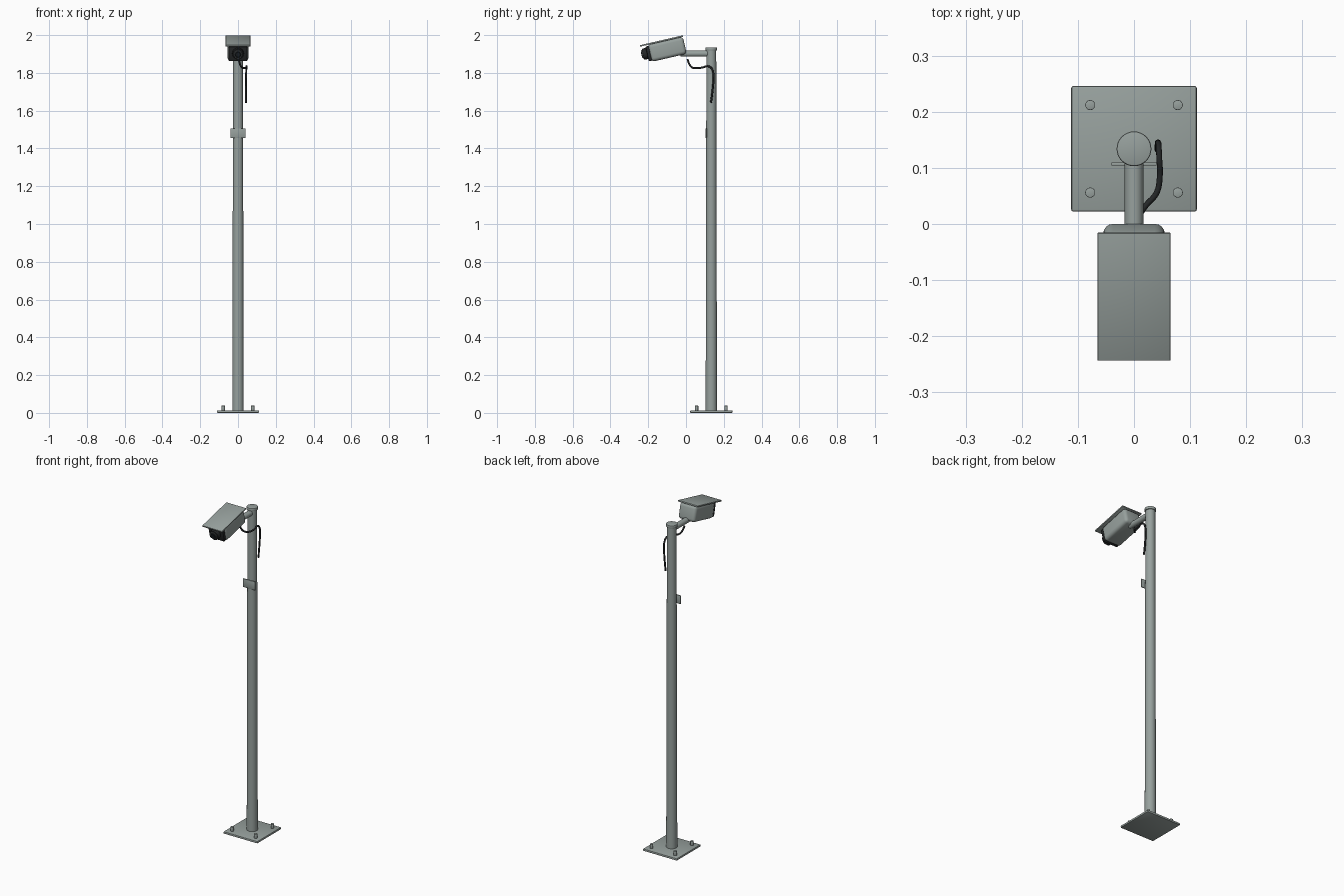
import bpy, math
from mathutils import Matrix, Vector

if "Cube" in bpy.data.objects:
    bpy.data.objects.remove(bpy.data.objects["Cube"])


def material(name, rgb):
    m = bpy.data.materials.new(name)
    m.diffuse_color = (*rgb, 1)
    m.use_nodes = True
    m.node_tree.nodes["Principled BSDF"].inputs["Base Color"].default_value = m.diffuse_color
    return m


GREY = material("painted grey metal", (0.31, 0.355, 0.34))
BLACK = material("black plastic", (0.018, 0.02, 0.021))
RING = material("dark grey ring", (0.05, 0.056, 0.058))
GLASS = material("lens glass", (0.01, 0.013, 0.016))

PY = 0.134  # pole axis
# camera head frame: nose tipped down, origin at the hood centre
HEAD = Matrix.Translation((0, -0.1295, 1.969)) @ Matrix.Rotation(math.radians(13), 4, 'X')
I = Matrix.Identity(4)


def finish(name, mat, bevel=0, segs=2):
    o = bpy.context.object
    o.name = name
    o.data.materials.append(mat)
    if bevel:
        b = o.modifiers.new("bevel", 'BEVEL')
        b.width, b.segments, b.limit_method = bevel, segs, 'ANGLE'
        bpy.ops.object.modifier_apply(modifier=b.name)
    bpy.ops.object.shade_smooth_by_angle(angle=math.radians(35))
    return o


def box(name, lo, hi, mat, bevel=0, segs=2, frame=I):
    lo, hi = Vector(lo), Vector(hi)
    bpy.ops.mesh.primitive_cube_add(size=1)
    o = bpy.context.object
    o.data.transform(Matrix.Translation((lo + hi) / 2) @ Matrix.Diagonal((*(hi - lo), 1)))
    finish(name, mat, bevel, segs)
    o.matrix_world = frame
    return o


def rod(name, a, b, r1, r2, mat, sides=32, bevel=0, frame=I):
    a, b = Vector(a), Vector(b)
    bpy.ops.mesh.primitive_cone_add(vertices=sides, radius1=r1, radius2=r2, depth=(b - a).length)
    o = bpy.context.object
    turn = Vector((0, 0, 1)).rotation_difference(b - a).to_matrix().to_4x4()
    o.data.transform(Matrix.Translation((a + b) / 2) @ turn)
    finish(name, mat, bevel)
    o.matrix_world = frame
    return o


# base plate and bolts
box("base_plate", (-0.112, PY - 0.112, 0), (0.112, PY + 0.112, 0.013), GREY, 0.004)
for sx in (-1, 1):
    for sy in (-1, 1):
        x, y = sx * 0.078, PY + sy * 0.078
        rod("anchor_bolt", (x, y, 0.01), (x, y, 0.038), 0.009, 0.009, GREY, 16, 0.001)

# pole, cap, front plate, arm
rod("pole", (0, PY, 0.01), (0, PY, 1.93), 0.030, 0.026, GREY)
rod("pole_cap", (0, PY, 1.918), (0, PY, 1.935), 0.031, 0.031, GREY, 32, 0.003)
box("pole_plate", (-0.04, PY - 0.030, 1.456), (0.04, PY - 0.024, 1.506), GREY, 0.001)
rod("arm", (0, PY, 1.902), (0, -0.03, 1.902), 0.0165, 0.0165, GREY)

# camera head
box("sun_hood", (-0.065, -0.1165, -0.004), (0.065, 0.1165, 0.004), GREY, 0.0015, 2, HEAD)
box("camera_body", (-0.055, -0.077, -0.096), (0.055, 0.115, -0.003), GREY, 0.018, 4, HEAD)
box("front_bezel", (-0.049, -0.090, -0.090), (0.049, -0.070, -0.010), BLACK, 0.006, 2, HEAD)
ZL = -0.047
rod("lens_barrel", (0, -0.085, ZL), (0, -0.112, ZL), 0.031, 0.029, BLACK, 32, 0.002, HEAD)
rod("lens_ring", (0, -0.110, ZL), (0, -0.117, ZL), 0.024, 0.022, RING, 32, 0.001, HEAD)
rod("lens_glass", (0, -0.116, ZL), (0, -0.120, ZL), 0.017, 0.013, GLASS, 32, 0, HEAD)

# hanging cable
path = [(0.004, 0.008, 1.872), (0.012, 0.020, 1.842), (0.022, 0.034, 1.828),
        (0.040, 0.055, 1.825), (0.046, 0.085, 1.828), (0.045, 0.118, 1.835),
        (0.044, 0.138, 1.820), (0.043, 0.145, 1.780), (0.042, 0.142, 1.720),
        (0.042, 0.132, 1.642)]
cu = bpy.data.curves.new("cable", 'CURVE')
cu.dimensions = '3D'
cu.bevel_depth, cu.bevel_resolution, cu.use_fill_caps = 0.0052, 3, True
sp = cu.splines.new('BEZIER')
sp.bezier_points.add(len(path) - 1)
for p, co in zip(sp.bezier_points, path):
    p.co = co
    p.handle_left_type = p.handle_right_type = 'AUTO'
sp.resolution_u = 6
cable = bpy.data.objects.new("cable", cu)
bpy.context.collection.objects.link(cable)
cu.materials.append(BLACK)
